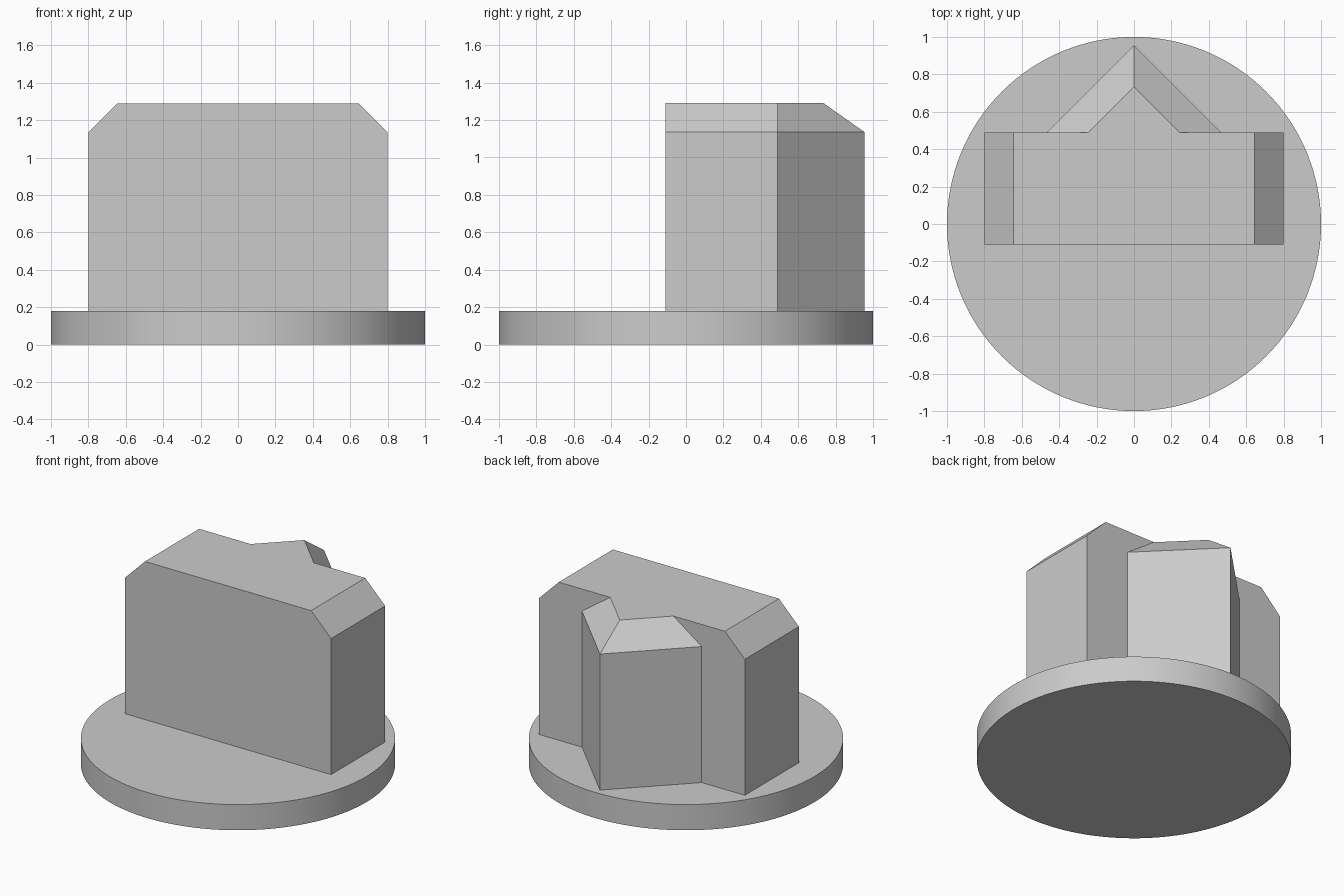
import bpy
import bmesh
from math import radians

cube = bpy.data.objects.get("Cube")
if cube:
    bpy.data.objects.remove(cube, do_unlink=True)

BASE_TOP, SHOULDER, TOP = 0.18, 1.135, 1.29
FRONT, BACK = -0.11, 0.49

# Single plain grey
grey = bpy.data.materials.new("plain grey")
grey.use_nodes = True
colour = (0.6, 0.6, 0.6, 1)
grey.diffuse_color = colour
grey.node_tree.nodes["Principled BSDF"].inputs["Base Color"].default_value = colour


def outline(half_width, rib):
    """Rectangular plan with a right-angled rib on the back."""
    right = [(half_width, FRONT), (half_width, BACK), (rib, BACK)]
    left = [(-x, y) for x, y in reversed(right)]
    return right + [(0, BACK + rib)] + left


# Round base
bpy.ops.mesh.primitive_cylinder_add(vertices=128, radius=1, depth=BASE_TOP,
                                    location=(0, 0, BASE_TOP / 2))
base = bpy.context.object
base.name = "round_base"
base.data.materials.append(grey)
bpy.ops.object.shade_smooth_by_angle(angle=radians(30))

# Upright block and back rib, lofted through bottom, shoulder and chamfered top
bm = bmesh.new()
levels = [(BASE_TOP, outline(0.8, 0.465)),
          (SHOULDER, outline(0.8, 0.465)),
          (TOP, outline(0.645, 0.245))]
rings = [[bm.verts.new((x, y, z)) for x, y in plan] for z, plan in levels]
for low, high in zip(rings, rings[1:]):
    for i in range(len(low)):
        j = (i + 1) % len(low)
        bm.faces.new((low[i], low[j], high[j], high[i]))
bm.faces.new(rings[-1])
bm.faces.new(rings[0][::-1])
bmesh.ops.recalc_face_normals(bm, faces=bm.faces)
# Merge the flat wall panels
bmesh.ops.dissolve_limit(bm, angle_limit=radians(1), verts=bm.verts, edges=bm.edges)
mesh = bpy.data.meshes.new("upright_block")
bm.to_mesh(mesh)
bm.free()
block = bpy.data.objects.new("upright_block", mesh)
block.data.materials.append(grey)
bpy.context.collection.objects.link(block)
